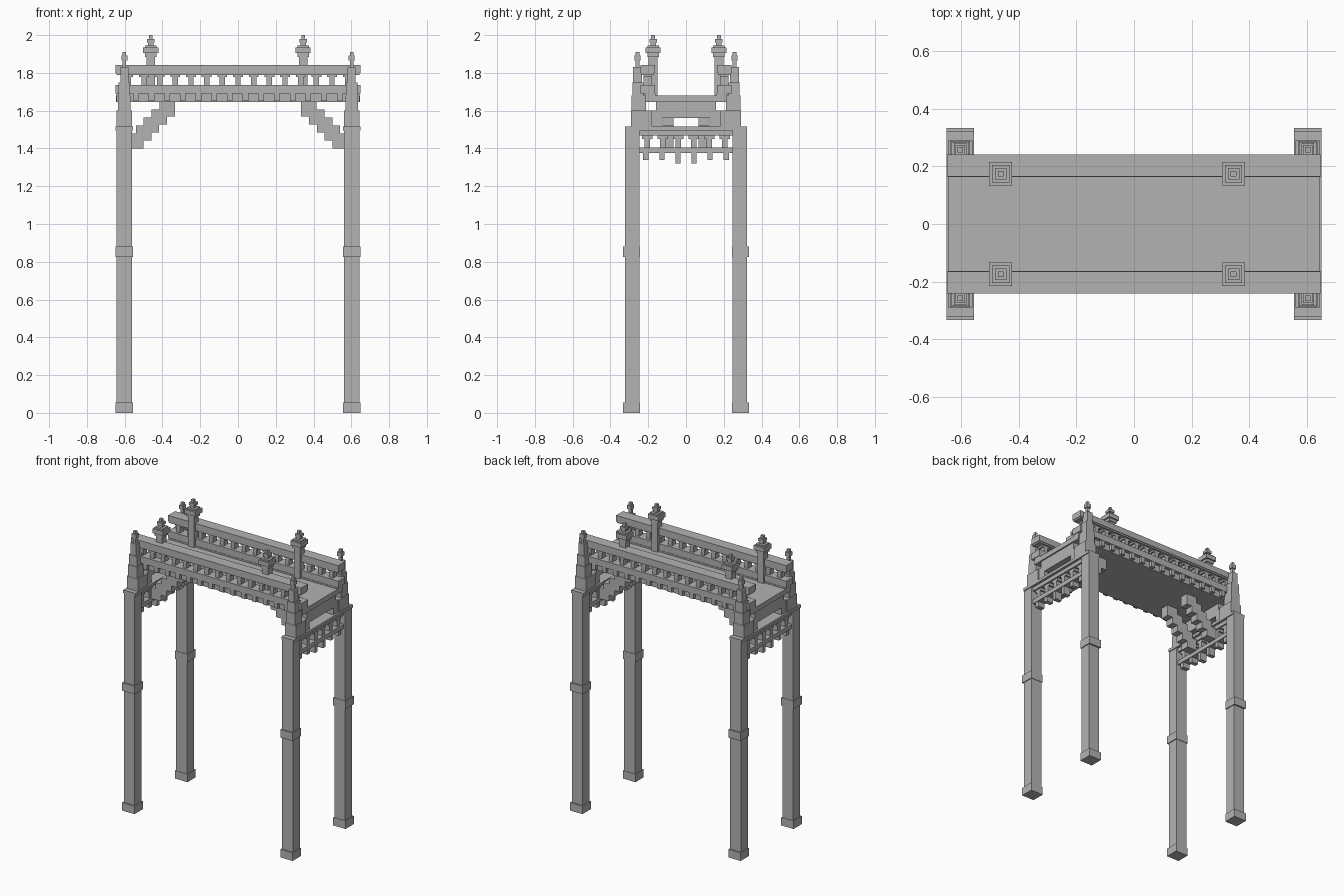
import bpy, bmesh
from mathutils import Matrix, Vector

if "Cube" in bpy.data.objects:
    bpy.data.objects.remove(bpy.data.objects["Cube"])

stone = bpy.data.materials.new("grey_stone")
stone.use_nodes = True
GREY = (0.45, 0.45, 0.45, 1)
stone.diffuse_color = GREY
stone.node_tree.nodes["Principled BSDF"].inputs["Base Color"].default_value = GREY


def build(name, boxes):
    """Make one object from boxes given as (x0, x1, y0, y1, z0, z1)."""
    bm = bmesh.new()
    for x0, x1, y0, y1, z0, z1 in boxes:
        centre = Vector((x0 + x1, y0 + y1, z0 + z1)) / 2
        size = Matrix.Diagonal((abs(x1 - x0), abs(y1 - y0), abs(z1 - z0), 1))
        bmesh.ops.create_cube(bm, size=1, matrix=Matrix.Translation(centre) @ size)
    mesh = bpy.data.meshes.new(name)
    bm.to_mesh(mesh)
    bm.free()
    mesh.materials.append(stone)
    obj = bpy.data.objects.new(name, mesh)
    bpy.context.collection.objects.link(obj)


def block(cx, cy, hx, hy, z0, z1):
    return (cx - hx, cx + hx, cy - hy, cy + hy, z0, z1)


def side(value, positive, negative):
    return positive if value > 0 else negative


# Legs with bands, and a stepped pinnacle above each
for sx in (1, -1):
    for sy in (1, -1):
        tag = side(sy, "back_", "front_") + side(sx, "left_", "right_")
        cx = sx * 0.602
        ly = sy * 0.284
        build(tag + "leg", [block(cx, ly, 0.041, 0.038, 0, 1.5)])
        build(tag + "leg_bands", [block(cx, sy * 0.288, 0.047, 0.045, z, z + 0.055)
                                  for z in (0, 0.825)])
        py = sy * 0.257
        build(tag + "pinnacle", [
            block(cx, sy * 0.235, 0.042, 0.055, 1.51, 1.6),
            block(cx, sy * 0.25, 0.034, 0.038, 1.6, 1.68),
            block(cx, sy * 0.254, 0.03, 0.03, 1.68, 1.75),
            block(cx, py, 0.021, 0.023, 1.75, 1.83),
            block(cx, py, 0.01, 0.01, 1.83, 1.87),
            block(cx, py, 0.016, 0.016, 1.865, 1.892),
            block(cx, py, 0.01, 0.01, 1.892, 1.91)])

# End walls, with an opening under a stepped gable, and a hanging arcade
for sx in (1, -1):
    tag = side(sx, "left_", "right_")
    cx = sx * 0.602
    wall = [block(cx, 0, 0.047, 0.322, 1.495, 1.515),
            block(cx, 0, 0.034, 0.25, 1.562, 1.6),
            block(cx, 0, 0.034, 0.16, 1.6, 1.65)]
    wall += [block(cx, sy * 0.19, 0.034, 0.06, 1.515, 1.562) for sy in (1, -1)]
    build(tag + "end_wall", wall)

    arcade = [block(cx, 0, 0.03, 0.246, 1.375, 1.405),
              block(cx, 0, 0.03, 0.246, 1.468, 1.495)]
    for i in range(6):
        y = (i - 2.5) * 0.082
        drop = 1.32 if i in (2, 3) else 1.34
        arcade += [block(cx, y, 0.02, 0.015, 1.405, 1.468),
                   block(cx, y, 0.02, 0.027, 1.45, 1.468),
                   block(cx, (i - 2.5) * 0.085, 0.025, 0.014, drop, 1.375)]
    build(tag + "hanging_arcade", arcade)

    # Diagonal stepped brackets under the deck
    for sy in (1, -1):
        steps = []
        for i in range(5):
            inner = sx * (0.5 - i * 0.0415)
            outer = sx * min(0.575, 0.582 - i * 0.0415)
            low = 1.40 + i * 0.0425
            steps.append((inner, outer, sy * 0.065, sy * 0.125, low, low + 0.078))
        build(tag + side(sy, "back_", "front_") + "bracket", steps)

# Walkway deck
build("deck", [block(0, 0, 0.645, 0.18, 1.645, 1.68)])

# Pierced parapets with corbels below
for sy in (1, -1):
    tag = side(sy, "back_", "front_")
    cy = sy * 0.203
    build(tag + "parapet_rails", [
        block(0, cy, 0.648, 0.038, 1.80, 1.842),
        block(0, cy, 0.644, 0.034, 1.79, 1.80),
        block(0, cy, 0.648, 0.038, 1.69, 1.735),
        block(0, sy * 0.19, 0.644, 0.028, 1.645, 1.69)])
    posts = []
    corbels = []
    for i in range(-7, 8):
        x = i * 0.083
        posts += [block(x, cy, 0.014, 0.022, 1.735, 1.79),
                  block(x, cy, 0.026, 0.022, 1.777, 1.79)]
        corbels.append(block(x + 0.04, sy * 0.225, 0.015, 0.014, 1.652, 1.69))
    build(tag + "parapet_posts", posts)
    build(tag + "corbels", corbels[:-1])

    # Lantern turrets
    for cx in (-0.462, 0.345):
        ty = sy * 0.174
        build(tag + side(cx, "left_", "right_") + "turret", [
            block(cx, ty, 0.022, 0.024, 1.68, 1.90),
            block(cx, ty, 0.03, 0.03, 1.885, 1.905),
            block(cx, ty, 0.04, 0.04, 1.905, 1.935),
            block(cx, ty, 0.03, 0.03, 1.935, 1.945),
            block(cx, ty, 0.014, 0.014, 1.945, 1.965),
            block(cx, ty, 0.02, 0.02, 1.962, 1.98),
            block(cx, ty, 0.01, 0.01, 1.98, 2.0)])
